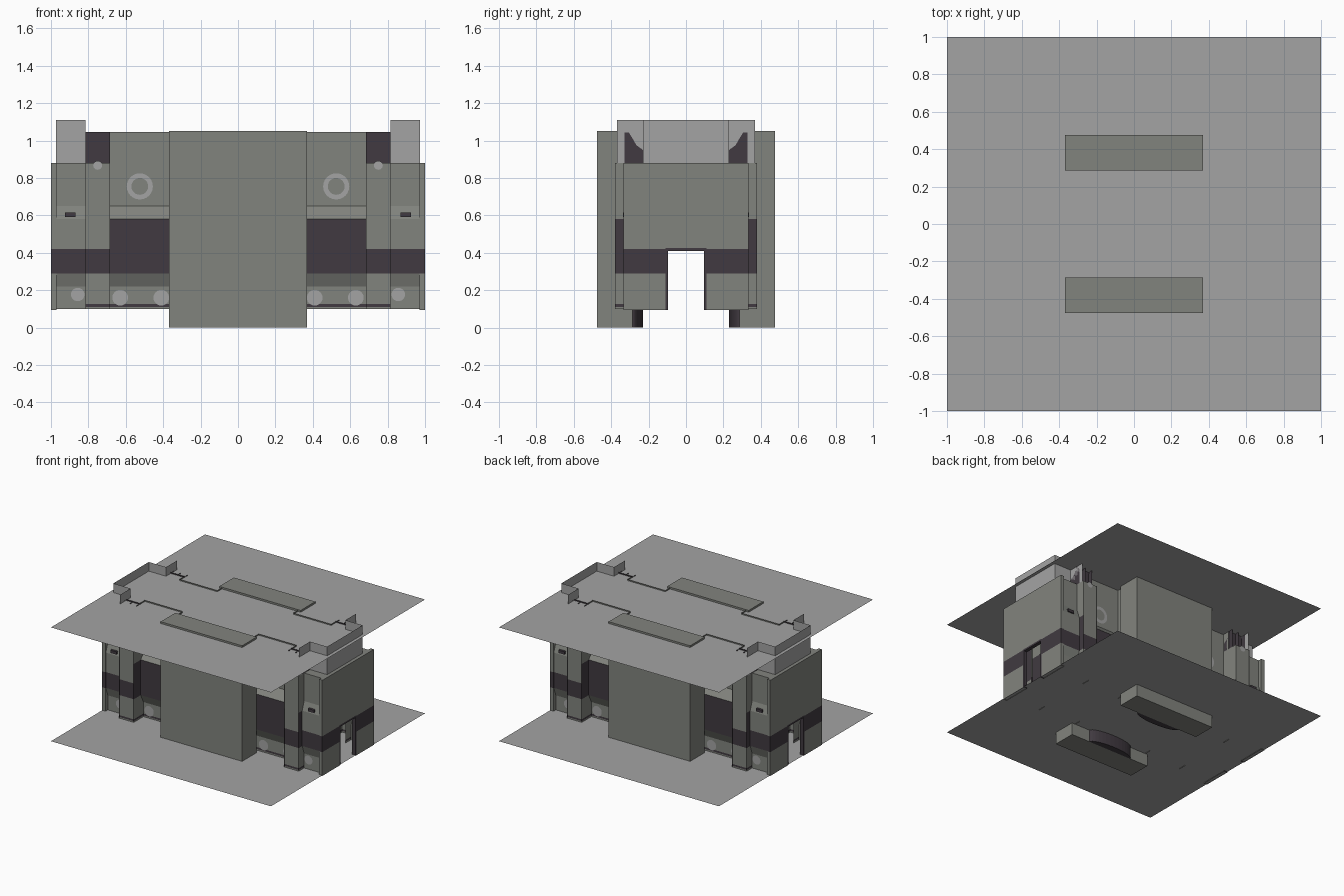
import bpy, bmesh, math

if "Cube" in bpy.data.objects:
    bpy.data.objects.remove(bpy.data.objects["Cube"])

def material(name, r, g, b):
    m = bpy.data.materials.new(name)
    m.diffuse_color = (r, g, b, 1)
    m.use_nodes = True
    m.node_tree.nodes["Principled BSDF"].inputs["Base Color"].default_value = m.diffuse_color
    return m

WALL, DARK, LIGHT = 0, 1, 2
MATS = [material("grey_wall", 0.222, 0.229, 0.207),
        material("dark_trim", 0.052, 0.042, 0.052),
        material("light_grey", 0.37, 0.37, 0.37)]

def finish(name, bm, mirror=(True, True)):
    """Make an object, mirrored over x and/or y about the room centre."""
    me = bpy.data.meshes.new(name)
    bm.to_mesh(me)
    bm.free()
    for m in MATS:
        me.materials.append(m)
    ob = bpy.data.objects.new(name, me)
    bpy.context.collection.objects.link(ob)
    if any(mirror):
        mod = ob.modifiers.new("Mirror", 'MIRROR')
        mod.use_axis = (mirror[0], mirror[1], False)
        mod.merge_threshold = 0.0001
    return ob

def poly(bm, pts, mat):
    f = bm.faces.new([bm.verts.new(p) for p in pts])
    f.material_index = mat

def wall(name, path, levels, mats):
    """Vertical sheet along a plan path, coloured in height bands."""
    bm = bmesh.new()
    for (x0, y0), (x1, y1) in zip(path, path[1:]):
        for z0, z1, m in zip(levels, levels[1:], mats):
            poly(bm, [(x0, y0, z0), (x1, y1, z0), (x1, y1, z1), (x0, y0, z1)], m)
    return finish(name, bm)

def profile_wall(name, x0, x1, profile):
    """Sheet between x0 and x1 following (y, z, material of band above)."""
    bm = bmesh.new()
    for (ya, za, m), (yb, zb, _) in zip(profile, profile[1:]):
        poly(bm, [(x0, ya, za), (x1, ya, za), (x1, yb, zb), (x0, yb, zb)], m)
    return finish(name, bm)

def box(name, lo, hi, mat, mirror=(True, True)):
    bm = bmesh.new()
    bmesh.ops.create_cube(bm, size=1)
    for v in bm.verts:
        v.co = [lo[i] if v.co[i] < 0 else hi[i] for i in range(3)]
    for f in bm.faces:
        f.material_index = mat
    return finish(name, bm, mirror)

def disc(name, x, y, z, r, inner=0.0, n=24):
    """Flat lamp disc or ring facing outwards."""
    bm = bmesh.new()
    pt = lambda i, q: (x + q * math.cos(2 * math.pi * i / n), y,
                       z + q * math.sin(2 * math.pi * i / n))
    if inner:
        for i in range(n):
            poly(bm, [pt(i, r), pt(i + 1, r), pt(i + 1, inner), pt(i, inner)], LIGHT)
    else:
        poly(bm, [pt(i, r) for i in range(n)], LIGHT)
    return finish(name, bm)

# floor and ceiling sheets
for name, z in (("floor", 0.10), ("ceiling", 1.035)):
    bm = bmesh.new()
    poly(bm, [(-1, -1, z), (1, -1, z), (1, 1, z), (-1, 1, z)], LIGHT)
    finish(name, bm, (False, False))

# large side pillars with shallow rounded dark consoles inside
box("side_pillar", (-0.37, 0.285, 0), (0.37, 0.475, 1.05), WALL, (False, True))
bm = bmesh.new()
arc = [(0.2 * math.cos(math.pi * i / 16), 0.285 - 0.055 * math.sin(math.pi * i / 16))
       for i in range(17)]
for z in (0.0, 0.3):
    poly(bm, [(x, y, z) for x, y in arc], DARK)
for (xa, ya), (xb, yb) in zip(arc, arc[1:]):
    poly(bm, [(xa, ya, 0), (xb, yb, 0), (xb, yb, 0.3), (xa, ya, 0.3)], DARK)
finish("rounded_console", bm, (False, True))

# middle wall bays and the returns closing them
profile_wall("bay_wall", 0.345, 0.69,
             [(0.25, 0.10, WALL), (0.25, 0.11, DARK), (0.25, 0.125, WALL),
              (0.25, 0.22, WALL), (0.285, 0.29, DARK), (0.285, 0.58, WALL),
              (0.225, 0.65, WALL), (0.225, 1.045, WALL)])
wall("bay_return", [(0.345, 0.225), (0.345, 0.285)],
     [0.095, 0.29, 0.58, 1.045], [WALL, DARK, WALL])
wall("bay_end", [(0.69, 0.225), (0.69, 0.29)],
     [0.095, 0.29, 0.58, 1.045], [WALL, DARK, WALL])

# projecting columns
wall("column_face", [(0.685, 0.375), (0.815, 0.375)],
     [0.10, 0.11, 0.125, 0.29, 0.42, 0.88], [WALL, DARK, WALL, DARK, WALL])
for x in (0.685, 0.815):
    wall("column_side", [(x, 0.23), (x, 0.38)],
         [0.10, 0.11, 0.125, 0.29, 0.58, 0.88], [WALL, DARK, WALL, DARK, WALL])
box("column_cap", (0.685, 0.23, 0.872), (0.815, 0.375, 0.88), WALL)

# dark fins and backing above each column
wall("upper_backing", [(0.685, 0.29), (0.815, 0.29)], [0.88, 1.045], [DARK])
for i, x in enumerate((0.69, 0.7525, 0.815)):
    bm = bmesh.new()
    poly(bm, [(x, y, z) for y, z in ((0.33, 0.88), (0.33, 1.042), (0.305, 1.042),
                                     (0.285, 1.01), (0.265, 0.975), (0.23, 0.95),
                                     (0.23, 0.88))], DARK)
    finish("upper_fin", bm)

# end bays with bulging wall, corner posts and top caps
profile_wall("end_bay_wall", 0.815, 0.97,
             [(0.305, 0.10, WALL), (0.305, 0.22, WALL), (0.33, 0.29, DARK),
              (0.33, 0.42, WALL), (0.33, 0.58, WALL), (0.305, 0.65, WALL),
              (0.305, 0.88, WALL)])
wall("corner_post", [(0.97, 0.30), (0.97, 0.335), (1.0, 0.335)],
     [0.095, 0.29, 0.42, 0.88], [WALL, DARK, WALL])
box("end_bay_cap", (0.815, 0.225, 0.872), (0.97, 0.305, 0.88), WALL)
box("end_wall_cap", (0.97, -0.33, 0.872), (1.0, 0.33, 0.88), WALL, (True, False))
box("control_box", (0.87, 0.30, 0.592), (0.925, 0.336, 0.615), DARK)

# end walls with open doorway, outer and inner skin
for name, x in (("end_wall_outer", 1.0), ("end_wall_inner", 0.97)):
    wall(name, [(x, 0.11), (x, 0.335)],
         [0.095, 0.29, 0.42, 0.88], [WALL, DARK, WALL])
    wall(name + "_door_head", [(x, 0), (x, 0.11)], [0.41, 0.425, 0.88], [DARK, WALL])
wall("door_jamb", [(1.0, 0.11), (1.0, 0.097), (0.97, 0.097), (0.97, 0.11)],
     [0.095, 0.41], [DARK])
box("door_lintel", (0.97, -0.11, 0.41), (1.0, 0.11, 0.416), DARK, (True, False))

# raised light parapet around each end
wall("end_parapet", [(0.815, 0.37), (0.815, 0.23), (0.972, 0.23), (0.972, 0)],
     [0.88, 1.11], [LIGHT])

# round lamps
disc("ring_lamp", 0.525, 0.228, 0.755, 0.07, 0.045)
disc("bay_lamp", 0.41, 0.254, 0.16, 0.042)
disc("bay_lamp", 0.63, 0.254, 0.16, 0.042)
disc("end_lamp", 0.857, 0.309, 0.177, 0.036)
disc("column_lamp", 0.75, 0.379, 0.868, 0.024)
